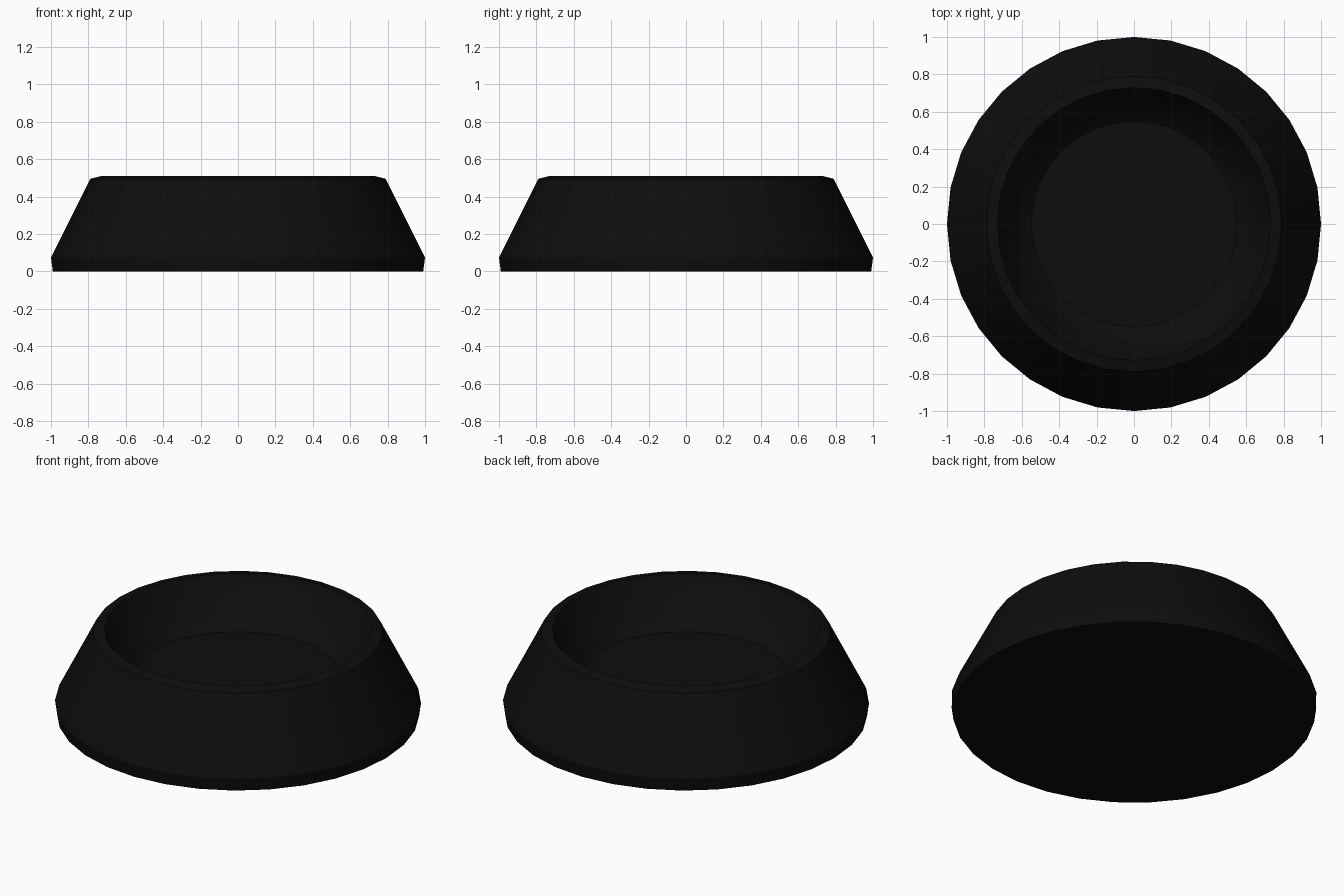
import bpy, bmesh
from math import radians, tau

cube = bpy.data.objects.get("Cube")
if cube:
    bpy.data.objects.remove(cube, do_unlink=True)

SIDES = 32

# One matt black for the whole bowl
black = bpy.data.materials.new("black_plastic")
colour = (0.004, 0.004, 0.004, 1)
black.use_nodes = True
black.diffuse_color = colour
black.node_tree.nodes["Principled BSDF"].inputs["Base Color"].default_value = colour


def lathe(name, profile, material):
    """Spin a (radius, height) profile around z into a closed solid."""
    bm = bmesh.new()
    verts = [bm.verts.new((r, 0, z)) for r, z in profile]
    edges = [bm.edges.new(pair) for pair in zip(verts, verts[1:])]
    bmesh.ops.spin(bm, geom=verts + edges, cent=(0, 0, 0), axis=(0, 0, 1),
                   angle=tau, steps=SIDES, use_merge=False)
    bmesh.ops.remove_doubles(bm, verts=bm.verts, dist=0.0005)
    # Close the underside and the dish floor
    open_edges = [e for e in bm.edges if e.is_boundary]
    bmesh.ops.holes_fill(bm, edges=open_edges, sides=0)
    bmesh.ops.recalc_face_normals(bm, faces=bm.faces)
    mesh = bpy.data.meshes.new(name)
    bm.to_mesh(mesh)
    bm.free()
    mesh.materials.append(material)
    obj = bpy.data.objects.new(name, mesh)
    bpy.context.collection.objects.link(obj)
    bpy.ops.object.select_all(action="DESELECT")
    obj.select_set(True)
    bpy.context.view_layer.objects.active = obj
    bpy.ops.object.shade_smooth_by_angle(angle=radians(30))
    return obj


# Foot band, sloping wall, bevelled rim, then down into the dish
lathe("bowl", [(0.99, 0), (1.0, 0.075), (0.79, 0.495), (0.73, 0.51),
               (0.62, 0.29), (0.55, 0.24)], black)
